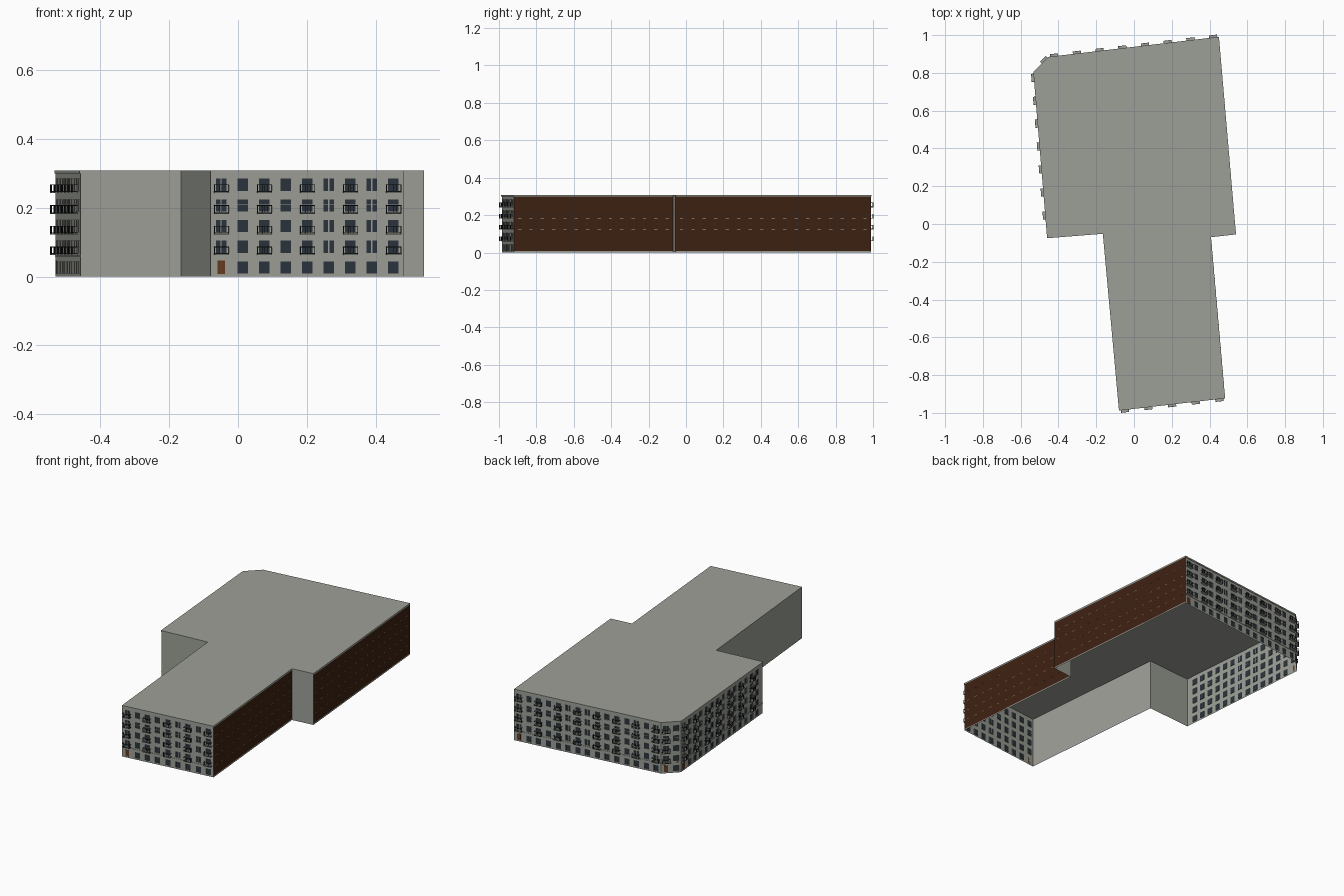
import bpy, bmesh
from mathutils import Vector

if "Cube" in bpy.data.objects:
    bpy.data.objects.remove(bpy.data.objects["Cube"])

H = 0.308            # roof height
PITCH = 0.06         # storey height
FLOORS = 5
WIN_Z, WIN_H, WIN_W = 0.009, 0.035, 0.031
RECESS = 0.003


def material(name, rgb):
    m = bpy.data.materials.new(name)
    m.diffuse_color = (*rgb, 1)
    m.use_nodes = True
    m.node_tree.nodes["Principled BSDF"].inputs["Base Color"].default_value = m.diffuse_color
    return m


MATS = [material("grey render", (0.335, 0.35, 0.31)),
        material("window glass", (0.025, 0.034, 0.045)),
        material("brown cladding", (0.047, 0.0155, 0.006)),
        material("railing black", (0.012, 0.014, 0.015)),
        material("door brown", (0.13, 0.045, 0.015)),
        material("pale slit", (0.55, 0.5, 0.4))]
GREY, GLASS, BROWN, RAIL, DOOR, PALE = range(6)

# Footprint, counter-clockwise from the front left corner
OUTLINE = [(-0.08, -0.985), (0.482, -0.92), (0.408, -0.07), (0.54, -0.055),
           (0.45, 0.988), (-0.452, 0.882), (-0.53, 0.805), (-0.457, -0.075),
           (-0.165, -0.052)]


class Wall:
    """Local frame: u along the wall, w outward, z up."""

    def __init__(self, i):
        a, b = Vector(OUTLINE[i]), Vector(OUTLINE[(i + 1) % len(OUTLINE)])
        self.a, self.length = a, (b - a).length
        self.d = (b - a).normalized()
        self.n = Vector((self.d.y, -self.d.x))

    def at(self, u, w, z):
        p = self.a + self.d * u + self.n * w
        return Vector((p.x, p.y, z))

    def face(self, bm, pts, mat):
        f = bm.faces.new([bm.verts.new(self.at(*p)) for p in pts])
        f.material_index = mat

    def panel(self, bm, u0, u1, z0, z1, mat, w=0.0):
        self.face(bm, [(u0, w, z0), (u1, w, z0), (u1, w, z1), (u0, w, z1)], mat)

    def box(self, bm, u0, u1, w0, w1, z0, z1, mat):
        v = [bm.verts.new(self.at(u, w, z))
             for z in (z0, z1) for u, w in ((u0, w1), (u1, w1), (u1, w0), (u0, w0))]
        quads = [(3, 2, 1, 0), (4, 5, 6, 7)]
        quads += [(k, (k + 1) % 4, (k + 1) % 4 + 4, k + 4) for k in range(4)]
        for q in quads:
            bm.faces.new([v[k] for k in q]).material_index = mat


def finish(bm, name):
    me = bpy.data.meshes.new(name)
    bm.to_mesh(me)
    bm.free()
    for m in MATS:
        me.materials.append(m)
    ob = bpy.data.objects.new(name, me)
    bpy.context.collection.objects.link(ob)


def window(wall, bm, u0, u1, z0, z1):
    """Recessed pane with its four reveals."""
    r = -RECESS
    wall.panel(bm, u0, u1, z0, z1, GLASS, r)
    c = [(u0, z0), (u1, z0), (u1, z1), (u0, z1)]
    for k in range(4):
        p, q = c[k], c[(k + 1) % 4]
        wall.face(bm, [(p[0], 0, p[1]), (q[0], 0, q[1]),
                       (q[0], r, q[1]), (p[0], r, p[1])], GREY)


def facade(name, index, cols, tail=0.0):
    """Windowed wall, with cornice, string course, door and balconies."""
    wall = Wall(index)
    L = wall.length
    cell = (L - tail) / cols
    centres = [(c + 0.5) * cell for c in range(cols)]
    us = [0] + [e for c in centres for e in (c - WIN_W / 2, c + WIN_W / 2)] + [L]
    zs = [0] + [e for f in range(FLOORS)
                for e in (WIN_Z + f * PITCH, WIN_Z + f * PITCH + WIN_H)] + [H]

    bm = bmesh.new()
    for i in range(len(us) - 1):
        for j in range(len(zs) - 1):
            u0, u1, z0, z1 = us[i], us[i + 1], zs[j], zs[j + 1]
            if i % 2 == 0 or j % 2 == 0 or (i == 1 and j == 1):
                wall.panel(bm, u0, u1, z0, z1, GREY)
                continue
            window(wall, bm, u0, u1, z0, z1)
            col, row = i // 2, j // 2
            um = (u0 + u1) / 2
            if row and col % 7 in (0, 5):       # mullion
                wall.box(bm, um - .0015, um + .0015, -RECESS, 0, z0, z1, GREY)
            if row == 3:                        # transom
                wall.box(bm, u0, u1, -RECESS, 0, z0 + .018, z0 + .02, GREY)
    finish(bm, name + "_wall")

    # Trim bands and entrance door
    bm = bmesh.new()
    wall.box(bm, 0, L, 0, 0.003, 0.299, H, GREY)
    wall.box(bm, 0, L, 0, 0.002, 0.0585, 0.0615, GREY)
    u = centres[0]
    wall.box(bm, u - .011, u + .011, 0, .002, .008, .046, DOOR)
    finish(bm, name + "_trim_and_door")

    # Balconies on every second column
    bm = bmesh.new()
    half, depth, t = 0.0215, 0.016, 0.0012
    for f in range(1, FLOORS):
        z0 = 0.002 + f * PITCH
        z1 = z0 + 0.025
        for c in centres[::2]:
            l, r = c - half, c + half
            wall.box(bm, l, r, 0, depth, z0, z0 + .003, GREY)
            for h in (z0 + .004, z1 - .002):
                wall.box(bm, l, r, depth - t, depth, h, h + .002, RAIL)
                for s in (l, r - t):
                    wall.box(bm, s, s + t, 0, depth - t, h, h + .002, RAIL)
            for k in range(7):                  # front bars
                s = l + (2 * half - t) * k / 6
                w = t if k in (0, 6) else 0.0007
                wall.box(bm, s, s + w, depth - t, depth, z0 + .003, z1, RAIL)
            for s in (l, r - t):                # side bars
                for w in (0.004, 0.009):
                    wall.box(bm, s, s + .0008, w, w + .0008, z0 + .003, z1, RAIL)
    finish(bm, name + "_balconies")


def clad_wall(name, index):
    """Brown party wall with grey edges and rows of thin pale slits."""
    wall = Wall(index)
    L = wall.length
    bm = bmesh.new()
    for z0, z1, m in ((0, .008, GREY), (.008, .299, BROWN), (.299, H, GREY)):
        wall.panel(bm, 0, L, z0, z1, m)
    n = int(L / 0.0605)
    for f in range(1, FLOORS):
        for k in range(n):
            u = (k + 0.5) * L / n
            wall.box(bm, u - .009, u + .009, 0, .0006,
                     f * PITCH + .003, f * PITCH + .0045, PALE)
    finish(bm, name)


def plain_wall(name, index):
    wall = Wall(index)
    bm = bmesh.new()
    wall.panel(bm, 0, wall.length, 0, H, GREY)
    finish(bm, name)


facade("front", 0, 9)
facade("back", 4, 15)
facade("corner", 5, 2)
facade("left", 6, 14, 0.03)
clad_wall("wing_clad_wall", 1)
clad_wall("main_clad_wall", 3)
plain_wall("right_step_wall", 2)
plain_wall("left_step_wall", 7)
plain_wall("wing_left_wall", 8)

# Flat roof; the building is open underneath
bm = bmesh.new()
bm.faces.new([bm.verts.new((x, y, H)) for x, y in OUTLINE])
finish(bm, "roof")
